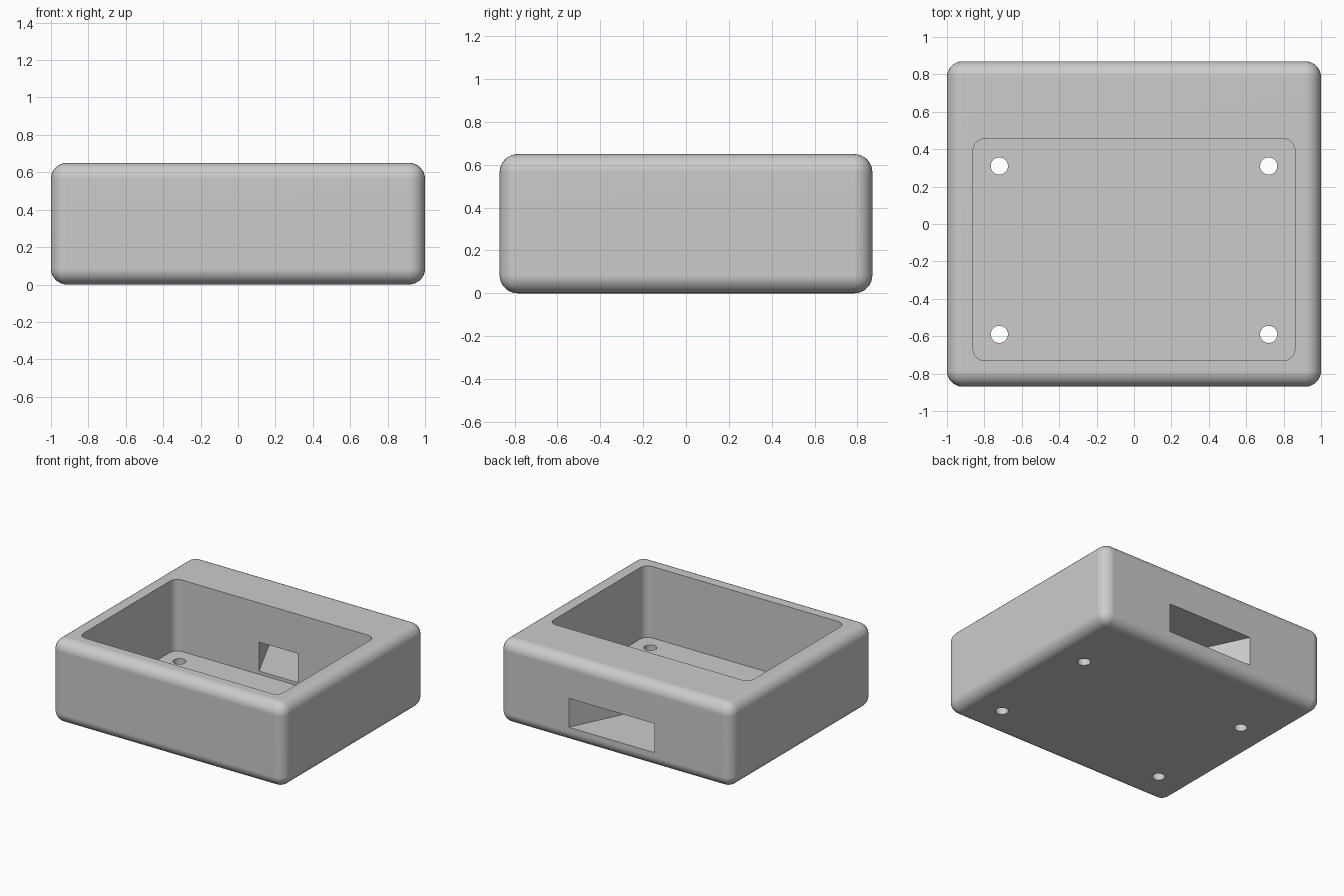
import bpy
import bmesh
import math

cube = bpy.data.objects.get("Cube")
if cube:
    bpy.data.objects.remove(cube, do_unlink=True)

HALF_X, HALF_Y, HEIGHT = 1.0, 0.87, 0.65
FLOOR = 0.095
EDGE_RADIUS = 0.085

grey = bpy.data.materials.new("mid_grey")
grey.use_nodes = True
colour = (0.6, 0.6, 0.6, 1)
grey.diffuse_color = colour
grey.node_tree.nodes["Principled BSDF"].inputs["Base Color"].default_value = colour


def prism(name, outline, z0, z1):
    """Extrude a plan outline between two heights."""
    bm = bmesh.new()
    base = bm.faces.new([bm.verts.new((x, y, z0)) for x, y in outline])
    top = bmesh.ops.extrude_face_region(bm, geom=[base])["geom"]
    verts = [g for g in top if isinstance(g, bmesh.types.BMVert)]
    bmesh.ops.translate(bm, verts=verts, vec=(0, 0, z1 - z0))
    bmesh.ops.recalc_face_normals(bm, faces=bm.faces)
    mesh = bpy.data.meshes.new(name)
    bm.to_mesh(mesh)
    bm.free()
    mesh.materials.append(grey)
    obj = bpy.data.objects.new(name, mesh)
    bpy.context.collection.objects.link(obj)
    return obj


def rectangle(x0, x1, y0, y1):
    return [(x0, y0), (x1, y0), (x1, y1), (x0, y1)]


def rounded_rectangle(x0, x1, y0, y1, r, steps=8):
    centres = rectangle(x0 + r, x1 - r, y0 + r, y1 - r)
    points = []
    for i, (cx, cy) in enumerate(centres):
        for s in range(steps + 1):
            a = math.pi + (i + s / steps) * math.pi / 2
            points.append((cx + r * math.cos(a), cy + r * math.sin(a)))
    return points


def circle(cx, cy, r, sides=32):
    angles = [2 * math.pi * i / sides for i in range(sides)]
    return [(cx + r * math.cos(a), cy + r * math.sin(a)) for a in angles]


def activate(obj):
    bpy.ops.object.select_all(action="DESELECT")
    obj.select_set(True)
    bpy.context.view_layer.objects.active = obj


# Rounded outer block
case = prism("case", rectangle(-HALF_X, HALF_X, -HALF_Y, HALF_Y), 0, HEIGHT)
bevel = case.modifiers.new("rounded_edges", "BEVEL")
bevel.width = EDGE_RADIUS
bevel.segments = 8
activate(case)
bpy.ops.object.modifier_apply(modifier=bevel.name)

# Open compartment, set towards the front
cutters = [prism("compartment_cutter",
                 rounded_rectangle(-0.86, 0.86, -0.73, 0.455, 0.06), FLOOR, 1)]

# Flared cable opening through the thick back wall
mid, slope = 0.03, 0.2 / 0.415
near, far = 0.40, 0.92
w0 = 0.168 + (near - 0.455) * slope
w1 = 0.168 + (far - 0.455) * slope
cutters.append(prism("cable_opening_cutter",
                     [(mid - w0, near), (mid + w0, near),
                      (mid + w1, far), (mid - w1, far)], 0.12, 0.345))

# Screw holes through the floor
for x in (-0.72, 0.72):
    for y in (-0.59, 0.31):
        cutters.append(prism("screw_hole_cutter", circle(x, y, 0.046), -0.1, 0.3))

for cutter in cutters:
    cut = case.modifiers.new("cut", "BOOLEAN")
    cut.operation = "DIFFERENCE"
    cut.solver = "EXACT"
    cut.object = cutter
    activate(case)
    bpy.ops.object.modifier_apply(modifier=cut.name)
    bpy.data.objects.remove(cutter, do_unlink=True)

# Smooth rounded edges, crisp cut edges
activate(case)
bpy.ops.object.shade_smooth_by_angle(angle=math.radians(30))
weighted = case.modifiers.new("flat_face_normals", "WEIGHTED_NORMAL")
weighted.keep_sharp = True
